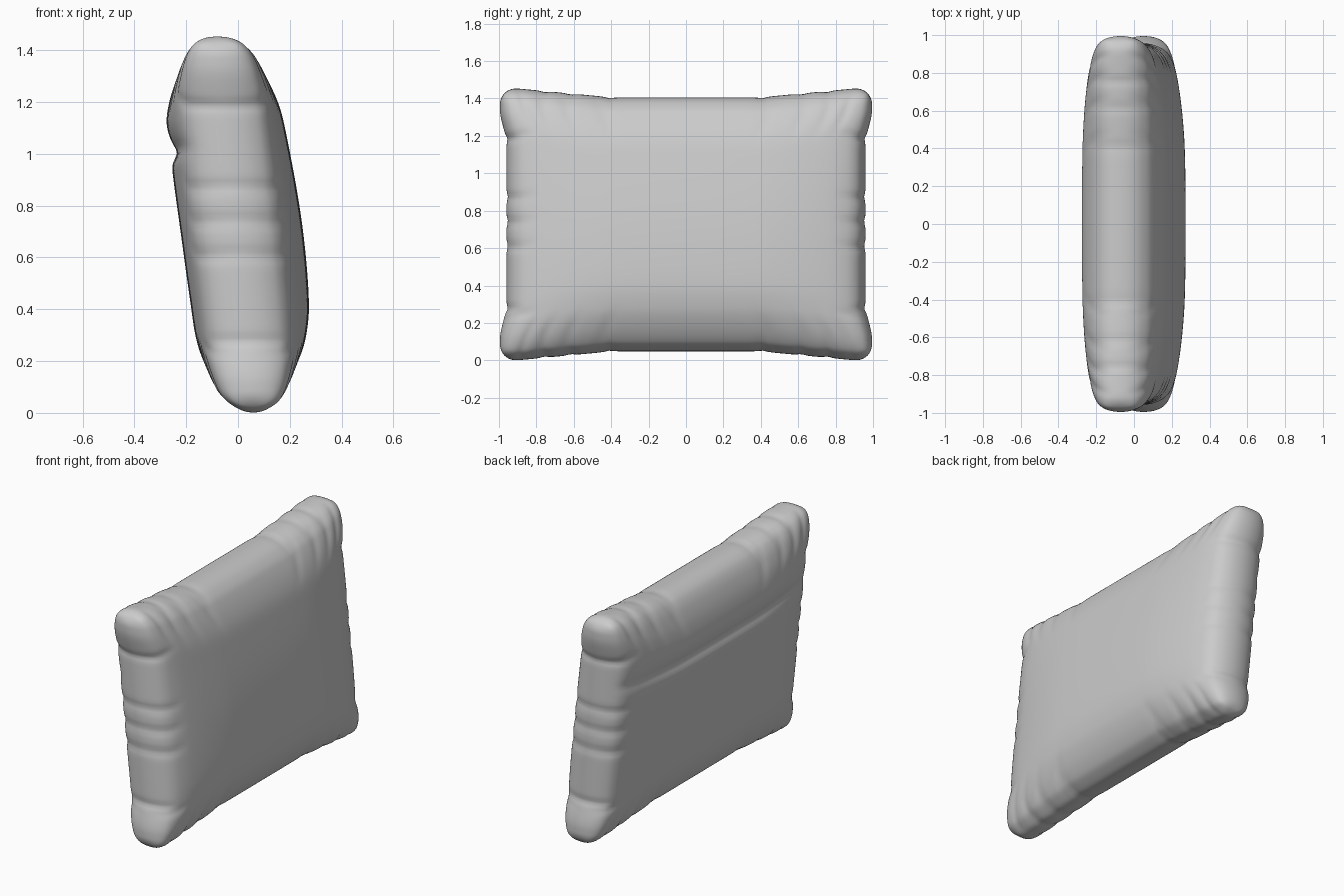
import bpy, bmesh, math

if "Cube" in bpy.data.objects:
    bpy.data.objects.remove(bpy.data.objects["Cube"])

NY, NZ = 110, 100      # grid resolution of each sheet
H = 0.262              # largest half thickness
Z0, Z1 = 0.05, 1.41    # bottom and top seam at the middle

# half thickness from the leaning centre plane: (height, thickness)
FRONT = [(.05, 0), (.07, .07), (.1, .118), (.21, .195), (.285, .227), (.4, .252), (.585, .26),
         (.79, .255), (1.06, .232), (1.19, .213), (1.33, .156), (1.38, .107), (1.4, .066), (1.41, 0)]
BACK = [(.05, 0), (.07, .07), (.13, .142), (.27, .191), (.44, .203), (.7, .214), (.93, .223), (.965, .22),
        (1.008, .196), (1.05, .216), (1.12, .228), (1.21, .207), (1.31, .16), (1.37, .113), (1.4, .062), (1.41, 0)]
# fall-off of the thickness towards the two ends
ENDS = [(-.4, .98), (0, 1), (.4, .98), (.6, .92), (.8, .8), (.9, .68), (.95, .55), (.98, .37), (1, 0)]


def curve(table, x):
    """Smooth interpolation of the squared values, so the ends come out round."""
    p = [(a, b * b) for a, b in table]
    n = len(p)
    i = next((k for k in range(n - 2) if x < p[k + 1][0]), n - 2)

    def slope(k):
        a, b = p[max(k - 1, 0)], p[min(k + 1, n - 1)]
        return (b[1] - a[1]) / (b[0] - a[0])
    d = p[i + 1][0] - p[i][0]
    u = min(max((x - p[i][0]) / d, 0), 1)
    v = ((2*u**3 - 3*u**2 + 1) * p[i][1] + (u**3 - 2*u*u + u) * d * slope(i)
         + (3*u*u - 2*u**3) * p[i+1][1] + (u**3 - u*u) * d * slope(i + 1))
    return math.sqrt(max(v, 0))


def ramp(a, b, x):
    u = min(max((x - a) / (b - a), 0), 1)
    return u * u * (3 - 2 * u)


def fold(x, pos, width):
    return math.exp(-((x - pos) / width) ** 2)


def thickness(table, s, t):
    a = curve(ENDS, abs(s))
    b = curve(table, Z0 + (Z1 - Z0) * (t + 1) / 2) / H
    if abs(s) > .99999 or abs(t) > .99999 or min(a, b) < 1e-4:
        return 0
    return H * (a ** -3 + b ** -3 - 1) ** (-1 / 3)


def outline(s, t):
    """Position in the y-z plane, with puffed and rounded corners."""
    a, b = abs(s), abs(t)
    ra, rb = .085, .12
    if a > 1 - ra and b > 1 - rb:
        p, q = (a - 1 + ra) / ra, (b - 1 + rb) / rb
        a = 1 - ra + ra * p * math.sqrt(1 - q * q / 2)
        b = 1 - rb + rb * q * math.sqrt(1 - p * p / 2)
    y = a * (.96 + .035 * ramp(.58, .85, b))
    z = b * ((Z1 - Z0) / 2 + .047 * min(max((a - .4) / .5, 0), 1))
    # shallow folds gathered along the seams
    near_end, near_seam = ramp(.86, .98, a), ramp(.72, .95, b)
    y -= .011 * near_end * sum(fold(t, k, .022) for k in (-.62, -.16, .02, .2, .63))
    z -= .008 * near_seam * sum(fold(a, k, .018) for k in (.41, .62, .76))
    return math.copysign(y, s), .7275 + math.copysign(z, t)


def wrinkle(s, t):
    a, b = abs(s), abs(t)
    w = ramp(.8, .93, a) * sum(fold(t + .25 * (a - .9), k, .025) for k in (-.66, -.16, .02, .2, .66))
    w += ramp(.6, .85, b) * sum(fold(a - .25 * (b - .8), k, .02) for k in (.43, .62, .75, .85))
    return .008 * w


# cushion: two bulging sheets joined along the seam
bm = bmesh.new()
for side, table in ((1, FRONT), (-1, BACK)):
    grid = []
    for i in range(NY + 1):
        s = math.sin(math.pi * (i / NY - .5))
        row = []
        for j in range(NZ + 1):
            # blend of even and edge-dense spacing keeps the groove crisp
            v = 2 * j / NZ - 1
            t = .5 * v + .5 * math.sin(math.pi * v / 2) if abs(v) < 1 else v
            t = .35 * t + .65 * math.sin(math.pi * v / 2)
            y, z = outline(s, t)
            h = thickness(table, s, t)
            if h:
                h -= min(wrinkle(s, t), h * .1)
            row.append(bm.verts.new((.06 - .0965 * z + side * h, y, z)))
        grid.append(row)
    for i in range(NY):
        for j in range(NZ):
            bm.faces.new((grid[i][j], grid[i + 1][j], grid[i + 1][j + 1], grid[i][j + 1]))
bmesh.ops.remove_doubles(bm, verts=bm.verts, dist=.0002)
bmesh.ops.recalc_face_normals(bm, faces=bm.faces)
for f in bm.faces:
    f.smooth = True
lo = min(v.co.z for v in bm.verts)
for v in bm.verts:
    v.co.z -= lo
mesh = bpy.data.meshes.new("cushion")
bm.to_mesh(mesh)
bm.free()
cushion = bpy.data.objects.new("cushion", mesh)
bpy.context.collection.objects.link(cushion)

# soften the seam and folds
soft = cushion.modifiers.new("soften", 'SMOOTH')
soft.factor = .5
soft.iterations = 3
